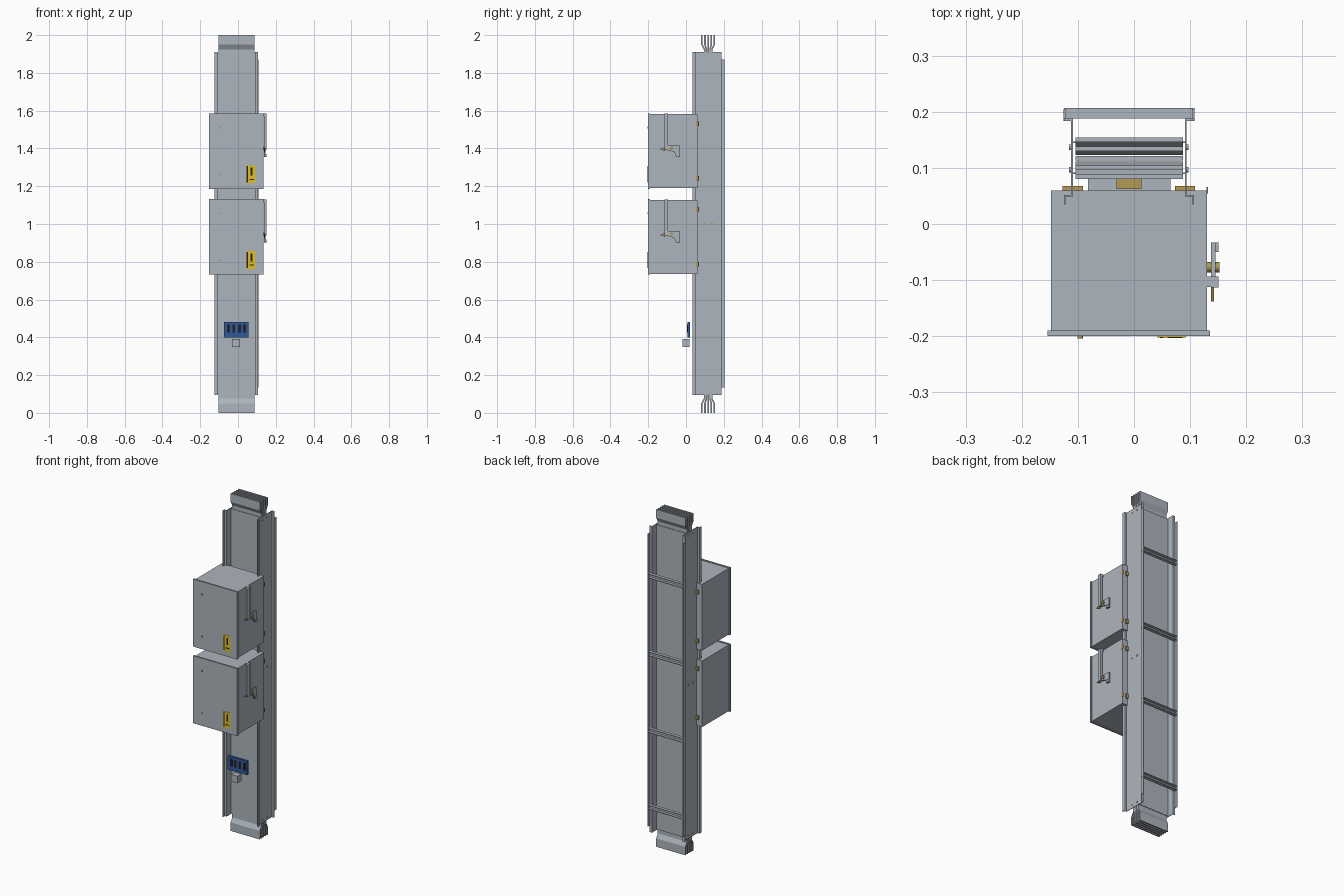
import bpy, bmesh, math
from mathutils import Vector


def mat(name, c):
    m = bpy.data.materials.new(name)
    m.diffuse_color = (*c, 1)
    return m


STEEL = mat("grey steel", (0.42, 0.46, 0.51))
BRASS = mat("brass", (0.45, 0.32, 0.09))
YELLOW = mat("label yellow", (0.75, 0.53, 0.02))
BLUE = mat("label blue", (0.03, 0.10, 0.33))
BLACK = mat("label black", (0.015, 0.015, 0.02))
CX = -0.009  # centre line of the busbar trunk


def finish(name, bm, m):
    bmesh.ops.recalc_face_normals(bm, faces=bm.faces)
    me = bpy.data.meshes.new(name)
    bm.to_mesh(me)
    bm.free()
    me.materials.append(m)
    ob = bpy.data.objects.new(name, me)
    bpy.context.collection.objects.link(ob)
    return ob


def box(name, x0, x1, y0, y1, z0, z1, m=STEEL):
    bm = bmesh.new()
    bmesh.ops.create_cube(bm, size=1)
    for v in bm.verts:
        v.co = ((x0 + x1) / 2 + v.co.x * (x1 - x0), (y0 + y1) / 2 + v.co.y * (y1 - y0),
                (z0 + z1) / 2 + v.co.z * (z1 - z0))
    return finish(name, bm, m)


def prism(name, pts, push, m=STEEL):
    """Extrude a closed outline of 3D points along a vector."""
    bm = bmesh.new()
    f = bm.faces.new([bm.verts.new(p) for p in pts])
    r = bmesh.ops.extrude_face_region(bm, geom=[f])
    for v in r["geom"]:
        if isinstance(v, bmesh.types.BMVert):
            v.co += Vector(push)
    return finish(name, bm, m)


def disc(name, p, r, h, axis, m):
    """Short cylinder centred on p along x or y."""
    bm = bmesh.new()
    bmesh.ops.create_cone(bm, cap_ends=True, segments=12, radius1=r, radius2=r, depth=h)
    for v in bm.verts:
        a, b, c = v.co
        v.co = Vector(p) + (Vector((c, a, b)) if axis == "x" else Vector((a, c, b)))
    return finish(name, bm, m)


# busbars: packed in the middle, fanned out at both ends
for i in range(5):
    ye, ym, t = 0.084 + i * 0.0166, 0.098 + i * 0.0097, 0.004
    path = [(ye, 0), (ye, 0.05), (ym, 0.075), (ym, 1.925), (ye, 1.95), (ye, 2)]
    out = [(-0.104, y - t, z) for y, z in path] + [(-0.104, y + t, z) for y, z in reversed(path)]
    prism("busbar", out, (0.191, 0, 0))

# front and rear covers of the bar pack
box("front_cover", -0.112, 0.094, 0.089, 0.092, 0.10, 1.905)
box("rear_cover", -0.112, 0.094, 0.144, 0.147, 0.10, 1.905)

# side channels with stepped lips front and rear
t = 0.003
for s in (-1, 1):
    prof = [(0.116, 0.035), (0.116, 0.052), (0.103, 0.052), (0.103, 0.184), (0.116, 0.184), (0.116, 0.188),
            (0.103 - t, 0.188), (0.103 - t, 0.052 - t), (0.116 - t, 0.052 - t), (0.116 - t, 0.035)]
    prism("side_channel", [(CX + s * x, y, 0.095) for x, y in prof], (0, 0, 1.815))
    a, b = sorted((CX + s * 0.1165, CX + s * 0.1135))
    box("rear_lip", a, b, 0.184, 0.205, 0.095 + 0.04, 1.87)
    # fixing screws on the webs
    for z, m in ((0.115, STEEL), (1.005, BRASS), (1.89, STEEL)):
        for y in (0.097, 0.137):
            disc("web_screw", (CX + s * 0.104, y, z), 0.005, 0.005, "x", m)

# rear cross straps, each a small channel
for z in (0.25, 0.705, 1.16, 1.62):
    box("cross_strap", -0.125, 0.108, 0.188, 0.191, z - 0.012, z + 0.012)
    for dz in (-0.011, 0.011):
        box("strap_flange", -0.125, 0.108, 0.188, 0.207, z + dz - 0.002, z + dz + 0.002)


def tap_off(z):
    """Tap-off box whose underside is at height z."""
    box("box_body", -0.148, 0.13, -0.19, 0.06, z + 0.004, z + 0.396)
    box("box_lid", -0.154, 0.135, -0.2, -0.19, z, z + 0.4)
    # plug and clamps into the trunk
    box("plug", -0.082, 0.065, 0.06, 0.08, z + 0.12, z + 0.28)
    box("plug_contact", -0.031, 0.013, 0.062, 0.081, z + 0.10, z + 0.30, BRASS)
    for x in (-0.109, 0.091):
        for dz in (0.055, 0.345):
            box("clamp", x - 0.018, x + 0.018, 0.052, 0.068, z + dz - 0.012, z + dz + 0.012, BRASS)
    for dz in (0.055, 0.345):
        box("side_clamp", 0.129, 0.132, 0.054, 0.066, z + dz - 0.012, z + dz + 0.012, BRASS)
    # lid screws
    for dz in (0.075, 0.325):
        disc("lid_screw", (-0.096, -0.202, z + dz), 0.005, 0.005, "y", BRASS)
    # warning label: yellow plate with dark blocks
    box("warning_label", 0.042, 0.092, -0.202, -0.199, z + 0.03, z + 0.125, YELLOW)
    box("label_strip", 0.046, 0.053, -0.203, -0.2, z + 0.034, z + 0.121, BLACK)
    box("label_mark", 0.066, 0.077, -0.203, -0.2, z + 0.07, z + 0.112, BLACK)
    box("label_line", 0.06, 0.086, -0.203, -0.2, z + 0.048, z + 0.053, BLACK)
    # switch lever on the right side
    box("lever_rod", 0.138, 0.151, -0.113, -0.094, z + 0.205, z + 0.398)
    box("lever_foot", 0.129, 0.151, -0.112, -0.094, z + 0.385, z + 0.398)
    yz = [(-0.1, 0.205), (-0.1, 0.23), (-0.033, 0.23), (-0.033, 0.17), (-0.052, 0.17), (-0.062, 0.195)]
    prism("latch_plate", [(0.137, y, z + h) for y, h in yz], (0.008, 0, 0))
    box("latch_tab", 0.143, 0.151, -0.05, -0.033, z + 0.168, z + 0.185)
    disc("latch_pin", (0.141, -0.077, z + 0.215), 0.009, 0.022, "x", BRASS)
    prism("pointer", [(0.137, -0.138, z + 0.21), (0.137, -0.112, z + 0.2), (0.137, -0.112, z + 0.22)],
          (0.006, 0, 0), BRASS)


tap_off(0.732)
tap_off(1.186)

# blue information plate with dark windows
box("info_plate", -0.075, 0.055, 0.008, 0.022, 0.40, 0.482, BLUE)
for x in (-0.058, -0.03, 0.0, 0.027):
    box("info_window", x, x + 0.015, 0.006, 0.009, 0.425, 0.468, BLACK)

# small block under the plate
box("spacer_block", -0.032, 0.01, -0.018, 0.018, 0.35, 0.392)
